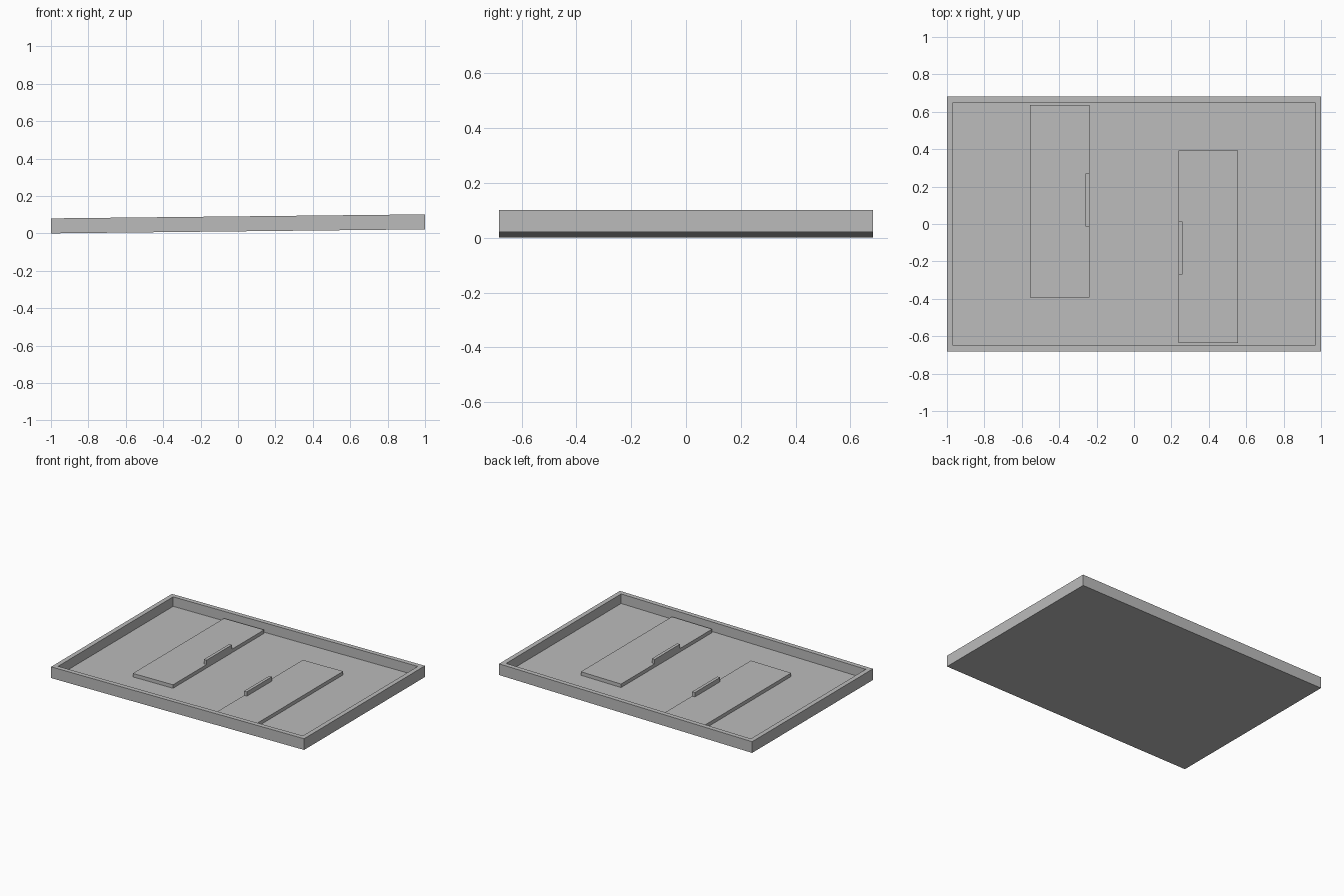
import bpy
import bmesh
from mathutils import Matrix, Vector

cube = bpy.data.objects.get("Cube")
if cube:
    bpy.data.objects.remove(cube)

HALF_X, HALF_Y, HEIGHT = 1.0, 0.682, 0.08
WALL, FLOOR = 0.047, 0.012
PANEL_TOP, HANDLE_TOP = 0.037, 0.068
RISE = 0.0215

grey = bpy.data.materials.new("plain_grey")
grey.use_nodes = True
grey.diffuse_color = (0.5, 0.5, 0.5, 1)
grey.node_tree.nodes["Principled BSDF"].inputs["Base Color"].default_value = (0.5, 0.5, 0.5, 1)

# Gentle slope rising towards +x
slope = Matrix.Identity(4)
slope[2][0] = RISE / 2
slope[2][3] = RISE / 2


def box(bm, low, high):
    low, high = Vector(low), Vector(high)
    place = Matrix.Translation((low + high) / 2) @ Matrix.Diagonal((*(high - low), 1))
    bmesh.ops.create_cube(bm, size=1, matrix=place)


def finish(bm, name, turn=False):
    if turn:
        bm.transform(Matrix.Diagonal((-1, -1, 1, 1)))
    bm.transform(slope)
    mesh = bpy.data.meshes.new(name)
    bm.to_mesh(mesh)
    bm.free()
    mesh.materials.append(grey)
    bpy.context.collection.objects.link(bpy.data.objects.new(name, mesh))


# Tray: a slab with its top inset and sunk to the floor
bm = bmesh.new()
box(bm, (-HALF_X, -HALF_Y, 0), (HALF_X, HALF_Y, HEIGHT))
top = max(bm.faces, key=lambda f: f.calc_center_median().z)
bmesh.ops.inset_region(bm, faces=[top], thickness=WALL)
sunk = bmesh.ops.extrude_face_region(bm, geom=[top])["geom"]
bmesh.ops.delete(bm, geom=[top], context="FACES")
bmesh.ops.translate(bm, vec=(0, 0, FLOOR - HEIGHT),
                    verts=[g for g in sunk if isinstance(g, bmesh.types.BMVert)])
bmesh.ops.recalc_face_normals(bm, faces=bm.faces[:])
finish(bm, "tray")

# Raised panel and its grip, repeated half a turn around the centre
for side, turn in (("right", False), ("left", True)):
    bm = bmesh.new()
    box(bm, (-0.556, -0.393, FLOOR), (-0.238, HALF_Y - WALL, PANEL_TOP))
    finish(bm, side + "_panel", turn)
    bm = bmesh.new()
    box(bm, (-0.26, -0.014, PANEL_TOP), (-0.238, 0.271, HANDLE_TOP))
    finish(bm, side + "_handle", turn)
